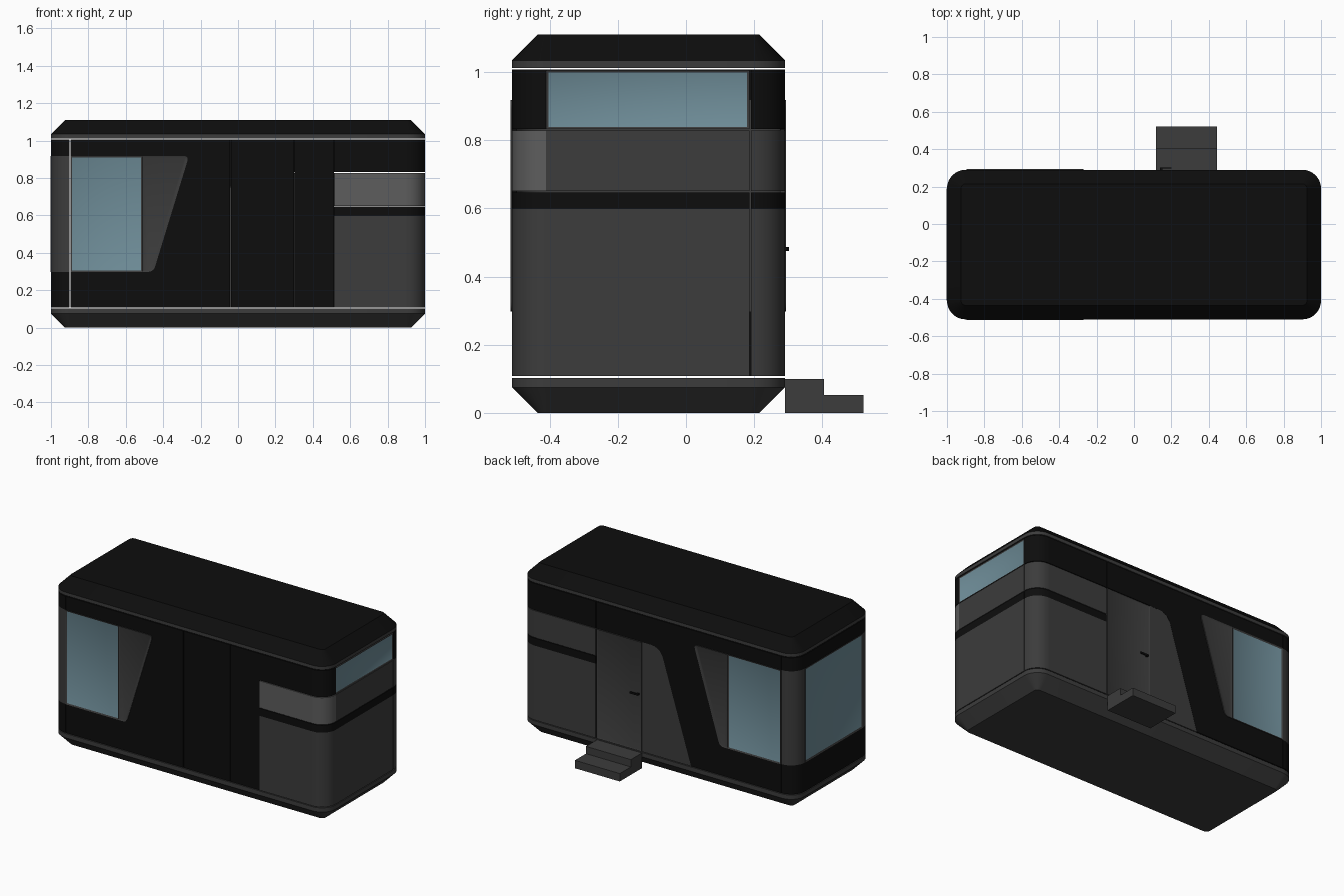
import bpy, bmesh, math
from mathutils import Vector

if "Cube" in bpy.data.objects:
    bpy.data.objects.remove(bpy.data.objects["Cube"])

X, Y0, Y1, R = 1.0, -0.51, 0.29, 0.1          # body outline and corner radius
ZB, ZT, T = 0.108, 1.007, 0.014               # wall bottom, wall top, thickness
G = 0.002                                     # half seam width


def material(name, r, g, b):
    m = bpy.data.materials.new(name)
    m.diffuse_color = (r, g, b, 1)
    m.use_nodes = True
    m.node_tree.nodes["Principled BSDF"].inputs["Base Color"].default_value = m.diffuse_color
    return m


BLACK = material("black", 0.004, 0.004, 0.004)
GREY = material("dark_grey", 0.045, 0.045, 0.045)
LIGHT = material("mid_grey", 0.11, 0.11, 0.11)
GLASS = material("glass", 0.16, 0.27, 0.32)


def finish(name, bm, *mats):
    bmesh.ops.recalc_face_normals(bm, faces=bm.faces[:])
    me = bpy.data.meshes.new(name)
    bm.to_mesh(me)
    bm.free()
    for m in mats:
        me.materials.append(m)
    ob = bpy.data.objects.new(name, me)
    bpy.context.collection.objects.link(ob)
    bpy.ops.object.select_all(action='DESELECT')
    bpy.context.view_layer.objects.active = ob
    ob.select_set(True)
    bpy.ops.object.shade_smooth_by_angle(angle=math.radians(30))
    return ob


def outline(inset, z, n=8):
    pts = []
    for k, (sx, sy) in enumerate(((1, 1), (-1, 1), (-1, -1), (1, -1))):
        cx, cy = sx * (X - R), (Y1 - R if sy > 0 else Y0 + R)
        for i in range(n + 1):
            a = math.pi / 2 * (k + i / n)
            pts.append((cx + (R - inset) * math.cos(a), cy + (R - inset) * math.sin(a), z))
    return pts


def slab(name, rings, mat):
    bm = bmesh.new()
    loops = [[bm.verts.new(p) for p in outline(i, z)] for i, z in rings]
    for a, b in zip(loops, loops[1:]):
        for i in range(len(a)):
            j = (i + 1) % len(a)
            bm.faces.new((a[i], a[j], b[j], b[i]))
    bm.faces.new(loops[0])
    bm.faces.new(loops[-1])
    return finish(name, bm, mat)


SIDES = {
    "front": lambda u, z, d: (u, Y0 - d, z),
    "back": lambda u, z, d: (u, Y1 + d, z),
    "left": lambda u, z, d: (-X - d, u, z),
    "right": lambda u, z, d: (X + d, u, z),
}


def panel(name, side, pts, mat, out=0.0, rim=0, rim_mat=None, depth=T):
    """Flat polygon set on one side; a rim turns it into a framed pane."""
    put = SIDES[side]
    bm = bmesh.new()
    front = [bm.verts.new(put(u, z, out)) for u, z in pts]
    back = [bm.verts.new(put(u, z, out - depth)) for u, z in pts]
    face = bm.faces.new(front)
    bm.faces.new(back[::-1])
    for i in range(len(pts)):
        j = (i + 1) % len(pts)
        bm.faces.new((front[j], front[i], back[i], back[j]))
    bmesh.ops.recalc_face_normals(bm, faces=bm.faces[:])
    if rim:
        for f in bm.faces:
            f.material_index = 1
        bmesh.ops.inset_region(bm, faces=[face], thickness=rim, use_even_offset=True)
        face.material_index = 0
        shift = Vector(put(0, 0, -0.004)) - Vector(put(0, 0, 0))
        bmesh.ops.translate(bm, verts=face.verts[:], vec=shift)
    return finish(name, bm, mat, rim_mat or mat)


def box_pts(u0, u1, z0, z1):
    return [(u0, z0), (u1, z0), (u1, z1), (u0, z1)]


def corner(name, sx, sy, z0, z1, mat, n=8):
    bm = bmesh.new()
    cx, cy = sx * (X - R), (Y1 - R if sy > 0 else Y0 + R)
    cols = []
    for i in range(n + 1):
        a = math.pi / 2 * i / n
        cols.append([bm.verts.new((cx + sx * r * math.cos(a), cy + sy * r * math.sin(a), z))
                     for r, z in ((R, z0), (R, z1), (R - T, z1), (R - T, z0))])
    for a, b in zip(cols, cols[1:]):
        for i in range(4):
            j = (i + 1) % 4
            bm.faces.new((a[i], a[j], b[j], b[i]))
    bm.faces.new(cols[0])
    bm.faces.new(cols[-1])
    return finish(name, bm, mat)


def rounded(a, p, b, r=0.03, n=5):
    """Round polygon corner p between a and b."""
    a, p, b = Vector(a), Vector(p), Vector(b)
    s, e = p + (a - p).normalized() * r, p + (b - p).normalized() * r
    return [tuple(s.lerp(p, t).lerp(p.lerp(e, t), t)) for t in (i / n for i in range(n + 1))]


# Chamfered base and roof with trim bands
slab("base", [(0.075, 0), (0, 0.075), (0, 0.103)], GREY)
slab("roof_trim", [(0, 1.012), (0, 1.034)], GREY)
slab("roof", [(0, 1.034), (0.075, 1.11)], BLACK)

# Levels of the striped end: panel, stripe, band, upper wall
LEVELS = [("lower", ZB, 0.598, GREY), ("stripe", 0.598, 0.647, BLACK),
          ("band", 0.651, 0.828, GREY), ("upper", 0.832, ZT, BLACK)]
for part, z0, z1, mat in LEVELS:
    for sy, side, u0 in ((-1, "front", 0.515), (1, "back", 0.455)):
        m = LIGHT if (part == "band" and sy < 0) else mat
        corner(f"{part}_corner_{side}", 1, sy, z0, z1, m)
        panel(f"{part}_panel_{side}", side, box_pts(u0, 0.9, z0, z1), m)
    if part != "upper":
        panel(f"{part}_panel_right", "right", box_pts(Y0 + R, Y1 - R - 2 * G, z0, z1), mat)
panel("right_window", "right", box_pts(Y0 + R, Y1 - R - 2 * G, 0.832, ZT - 0.002),
      GLASS, 0, 0.007, GREY)

# Glazed end: corner posts, left window and walls above and below it
WZ0, WZ1 = 0.298, 0.918
for part, z0, z1, mat in (("lower", ZB, WZ0, BLACK), ("post", WZ0, WZ1, GREY),
                          ("upper", WZ1, ZT, BLACK)):
    for sy, side in ((-1, "front"), (1, "back")):
        corner(f"left_{part}_{side}", -1, sy, z0, z1, mat)
    if part != "post":
        panel(f"left_{part}_wall", "left", box_pts(Y0 + R, Y1 - R, z0, z1), mat)
panel("left_window", "left", box_pts(Y0 + R, Y1 - R, WZ0, WZ1), GLASS, 0.002, 0.01, GREY)

# Slanted window surround and pane on both long sides
L = -0.9 + 2 * G
bl, br, tr, tl = (-0.51, WZ0), (-0.452, WZ0), (-0.262, WZ1), (-0.51, WZ1)
slant = [bl] + rounded(bl, br, tr) + rounded(br, tr, tl) + [tl]
cut = [(L, WZ1)] + rounded(tl, tr, br) + rounded(tr, br, bl) + [(L, WZ0)]
for side in ("front", "back"):
    panel(f"{side}_window", side, box_pts(L, -0.51, WZ0, WZ1), GLASS, 0.004, 0.008, GREY)
    panel(f"{side}_slanted_surround", side, slant, GREY, 0.004, 0.01, GREY)

# Front black walls with vertical seams
panel("front_window_wall", "front",
      [(L, ZB), (-0.04 - G, ZB), (-0.04 - G, ZT), (L, ZT)] + cut, BLACK)
panel("front_middle_wall", "front", box_pts(-0.04 + G, 0.3 - G / 2, ZB, ZT), BLACK)
panel("front_narrow_wall", "front", box_pts(0.3 + G / 2, 0.515 - G / 2, ZB, ZT), BLACK)

# Back black wall, slanted panel beside the door, door and lintel
b0, b1, b2 = (-0.24, ZB), (-0.015, 0.83), (0.12, 0.83)
panel("back_window_wall", "back",
      [(L, ZB), b0] + rounded(b0, b1, b2, 0.07) + [b2, (0.12, ZT), (L, ZT)] + cut, BLACK)
panel("back_slanted_panel", "back",
      [b0, (0.12 - G, ZB)] + [(0.12 - G, 0.83)] + rounded(b2, b1, b0, 0.07), GREY, -0.001)
panel("door", "back", box_pts(0.12 + G, 0.45 - G, ZB, 0.828), GREY, 0, 0.008, GREY)
panel("door_lintel", "back", box_pts(0.12 + G, 0.45, 0.832, ZT), BLACK)
panel("door_handle", "back", box_pts(0.14, 0.2, 0.475, 0.487), BLACK, 0.012, depth=0.006)
panel("handle_stem", "back", box_pts(0.14, 0.152, 0.475, 0.487), BLACK, 0.007, depth=0.014)

# Entrance steps
bm = bmesh.new()
prof = [(Y1, 0), (0.52, 0), (0.52, 0.052), (0.405, 0.052), (0.405, 0.1), (Y1, 0.1)]
f = bm.faces.new([bm.verts.new((0.118, y, z)) for y, z in prof])
ext = bmesh.ops.extrude_face_region(bm, geom=[f])
bmesh.ops.translate(bm, vec=(0.327, 0, 0),
                    verts=[v for v in ext["geom"] if isinstance(v, bmesh.types.BMVert)])
finish("entrance_steps", bm, GREY)
